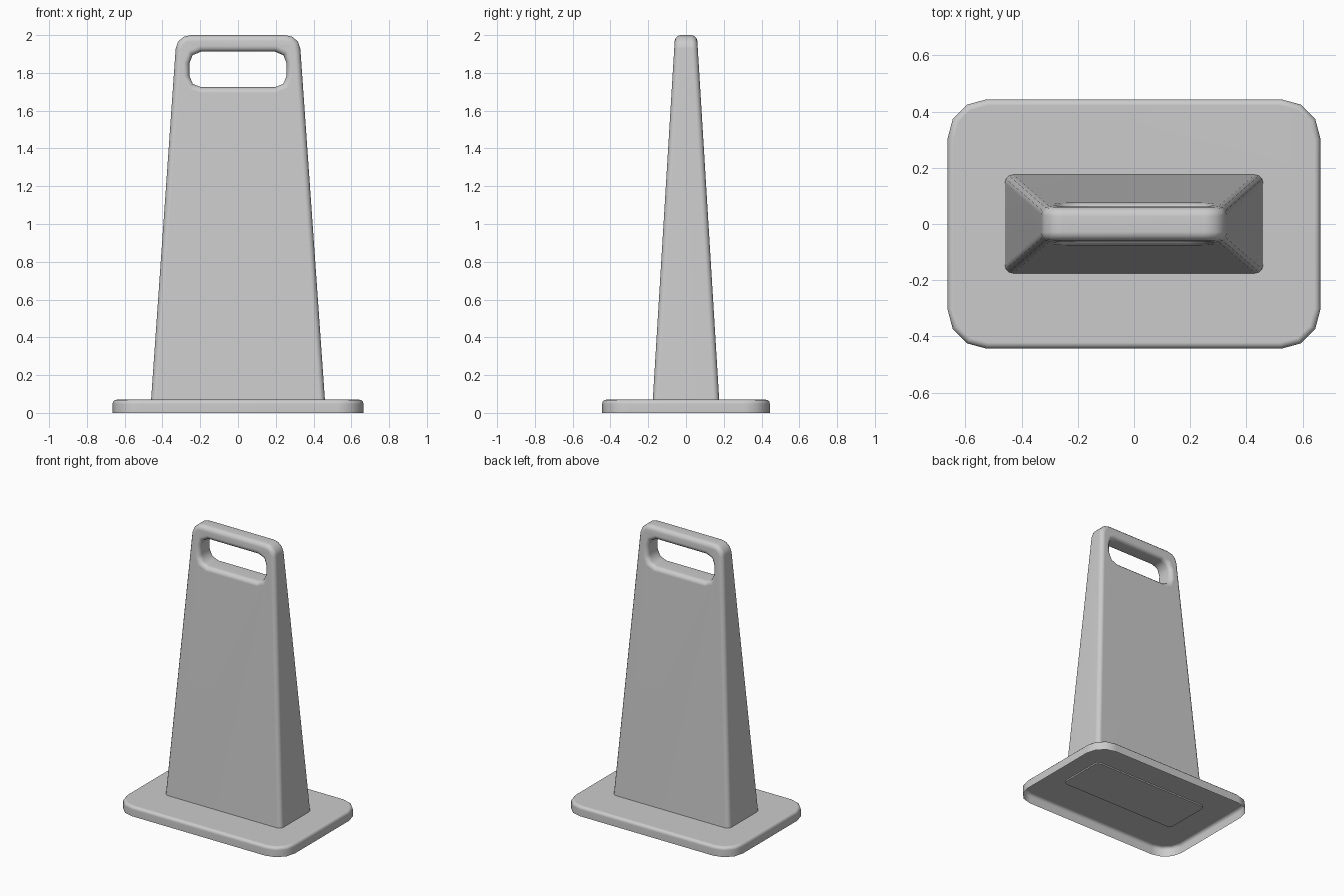
import bpy, bmesh, math

default = bpy.data.objects.get("Cube")
if default:
    bpy.data.objects.remove(default, do_unlink=True)

grey = bpy.data.materials.new("light_grey")
grey.use_nodes = True
COLOUR = (0.6, 0.6, 0.6, 1)
grey.diffuse_color = COLOUR
grey.node_tree.nodes["Principled BSDF"].inputs["Base Color"].default_value = COLOUR


def rounded(hx, hy, r, steps):
    """Rounded rectangle outline, counter-clockwise."""
    pts = []
    for i, (sx, sy) in enumerate([(1, 1), (-1, 1), (-1, -1), (1, -1)]):
        for k in range(steps + 1):
            a = math.radians(90 * (i + k / steps))
            pts.append((sx * (hx - r) + r * math.cos(a), sy * (hy - r) + r * math.sin(a)))
    return pts


def prism(name, start, end, open_start=False):
    """Solid between two matching loops of points, optionally open at the start."""
    bm = bmesh.new()
    a, b = ([bm.verts.new(p) for p in loop] for loop in (start, end))
    cap = bm.faces.new(a)
    bm.faces.new(b)
    for i in range(len(a)):
        j = (i + 1) % len(a)
        bm.faces.new((a[i], a[j], b[j], b[i]))
    bmesh.ops.recalc_face_normals(bm, faces=bm.faces)
    if open_start:
        bm.faces.remove(cap)
    mesh = bpy.data.meshes.new(name)
    bm.to_mesh(mesh)
    bm.free()
    mesh.materials.append(grey)
    obj = bpy.data.objects.new(name, mesh)
    bpy.context.collection.objects.link(obj)
    return obj


def activate(obj):
    bpy.ops.object.select_all(action='DESELECT')
    obj.select_set(True)
    bpy.context.view_layer.objects.active = obj


def soften(obj, width, floor):
    """Round the sharp edges above the floor height and shade smooth."""
    bm = bmesh.new()
    bm.from_mesh(obj.data)
    edges = [e for e in bm.edges
             if e.calc_face_angle(0) > math.radians(48) and max(v.co.z for v in e.verts) > floor]
    bmesh.ops.bevel(bm, geom=edges, offset=width, segments=3,
                    profile=0.5, affect='EDGES', clamp_overlap=True)
    bm.to_mesh(obj.data)
    bm.free()
    activate(obj)
    bpy.ops.object.shade_smooth_by_angle(angle=math.radians(48))
    # Keep the large faces flat in shading
    weighted = obj.modifiers.new("flat_faces", 'WEIGHTED_NORMAL')
    weighted.keep_sharp = True


# Base plate, a shell open underneath
outline = rounded(0.664, 0.444, 0.14, 3)
base = prism("base_plate", [(x, y, 0) for x, y in outline],
             [(x, y, 0.07) for x, y in outline], open_start=True)
soften(base, 0.022, 0.05)

# Tapered body with rounded shoulders, its foot just below the plate's top
FOOT, TOP, SHOULDER, HEIGHT, SEAT = 0.465, 0.325, 0.078, 2.0, 0.06
slope = (FOOT - TOP) / HEIGHT
lean = math.atan(slope)
cx = FOOT - slope * (HEIGHT - SHOULDER) - SHOULDER / math.cos(lean)
side = [(FOOT - slope * SEAT, SEAT)]
for k in range(4):
    a = lean + (math.pi / 2 - lean) * k / 3
    side.append((cx + SHOULDER * math.cos(a), HEIGHT - SHOULDER + SHOULDER * math.sin(a)))
profile = side + [(-x, z) for x, z in reversed(side)]


def depth(z):
    return 0.18 - 0.061 * z


body = prism("body", [(x, -depth(z), z) for x, z in profile], [(x, depth(z), z) for x, z in profile])

# Hand hole through the top
hole = rounded(0.258, 0.094, 0.062, 2)
cutter = prism("hand_hole_cutter", [(x, -0.5, z + 1.818) for x, z in hole],
               [(x, 0.5, z + 1.818) for x, z in hole])
activate(body)
cut = body.modifiers.new("hand_hole", 'BOOLEAN')
cut.object = cutter
cut.operation = 'DIFFERENCE'
cut.solver = 'EXACT'
bpy.ops.object.modifier_apply(modifier=cut.name)
bpy.data.objects.remove(cutter, do_unlink=True)
soften(body, 0.032, SEAT + 0.01)
